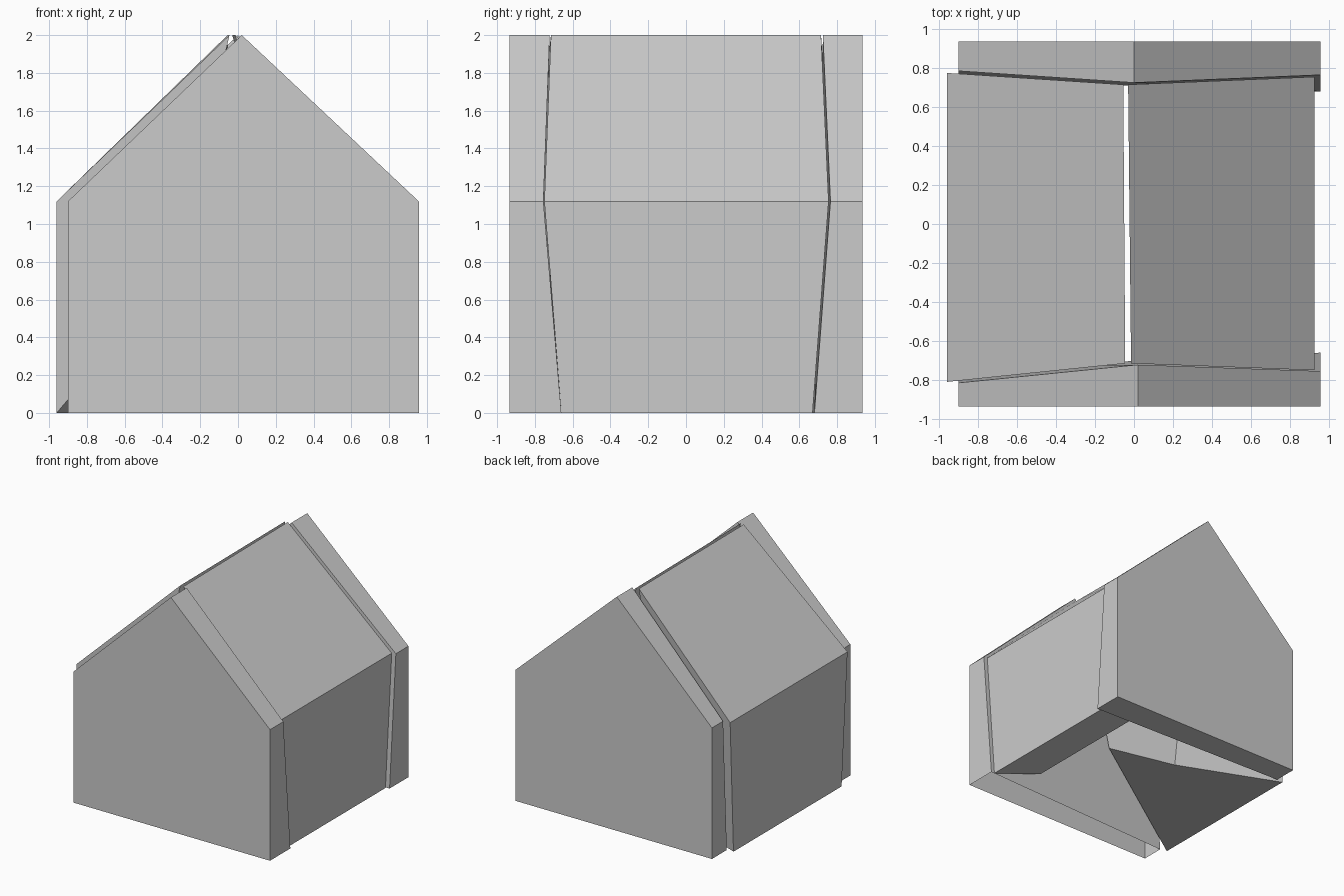
import bpy, bmesh

if "Cube" in bpy.data.objects:
    bpy.data.objects.remove(bpy.data.objects["Cube"])

EAVE, TOP = 1.12, 2.0


def chunk(name, front, back, skip_side=None):
    """Broken chunk: two matching outlines joined by side faces."""
    bm = bmesh.new()
    a = [bm.verts.new(p) for p in front]
    b = [bm.verts.new(p) for p in back]
    n = len(a)
    bm.faces.new(a)
    bm.faces.new(b[::-1])
    for i in range(n):
        if i != skip_side:
            j = (i + 1) % n
            bm.faces.new((a[j], a[i], b[i], b[j]))
    bmesh.ops.recalc_face_normals(bm, faces=bm.faces[:])
    mesh = bpy.data.meshes.new(name)
    bm.to_mesh(mesh)
    bm.free()
    obj = bpy.data.objects.new(name, mesh)
    bpy.context.collection.objects.link(obj)
    return obj


def outline(ys, ridge):
    """House-shaped outline with its own depth at every corner."""
    shape = [(-0.90, 0), (-0.90, EAVE), (ridge, TOP), (0.957, EAVE), (0.957, 0)]
    return [(x, y, z) for (x, z), y in zip(shape, ys)]


# gable end chunks, the front one open underneath
chunk("front_gable", outline([-0.935] * 5, 0.02),
      outline([-0.743, -0.815, -0.722, -0.755, -0.66], 0.02), skip_side=4)
chunk("back_gable", outline([0.735, 0.785, 0.725, 0.765, 0.68], 0.0),
      outline([0.935] * 5, 0.0))

# left wall and roof chunk
chunk("left_side",
      [(-0.96, -0.73, 0), (-0.96, -0.81, EAVE), (-0.045, -0.715, TOP), (-0.34, -0.72, 0.73)],
      [(-0.96, 0.73, 0), (-0.96, 0.775, EAVE), (-0.055, 0.715, TOP), (-0.11, 0.384, 0)])

# right wall and roof chunk
chunk("right_side",
      [(0.925, -0.66, 0), (0.925, -0.75, EAVE), (-0.015, -0.715, TOP), (0.43, -0.67, 0.18)],
      [(0.925, 0.67, 0), (0.925, 0.755, EAVE), (-0.03, 0.715, TOP), (0.43, 0.67, 0.18)])
